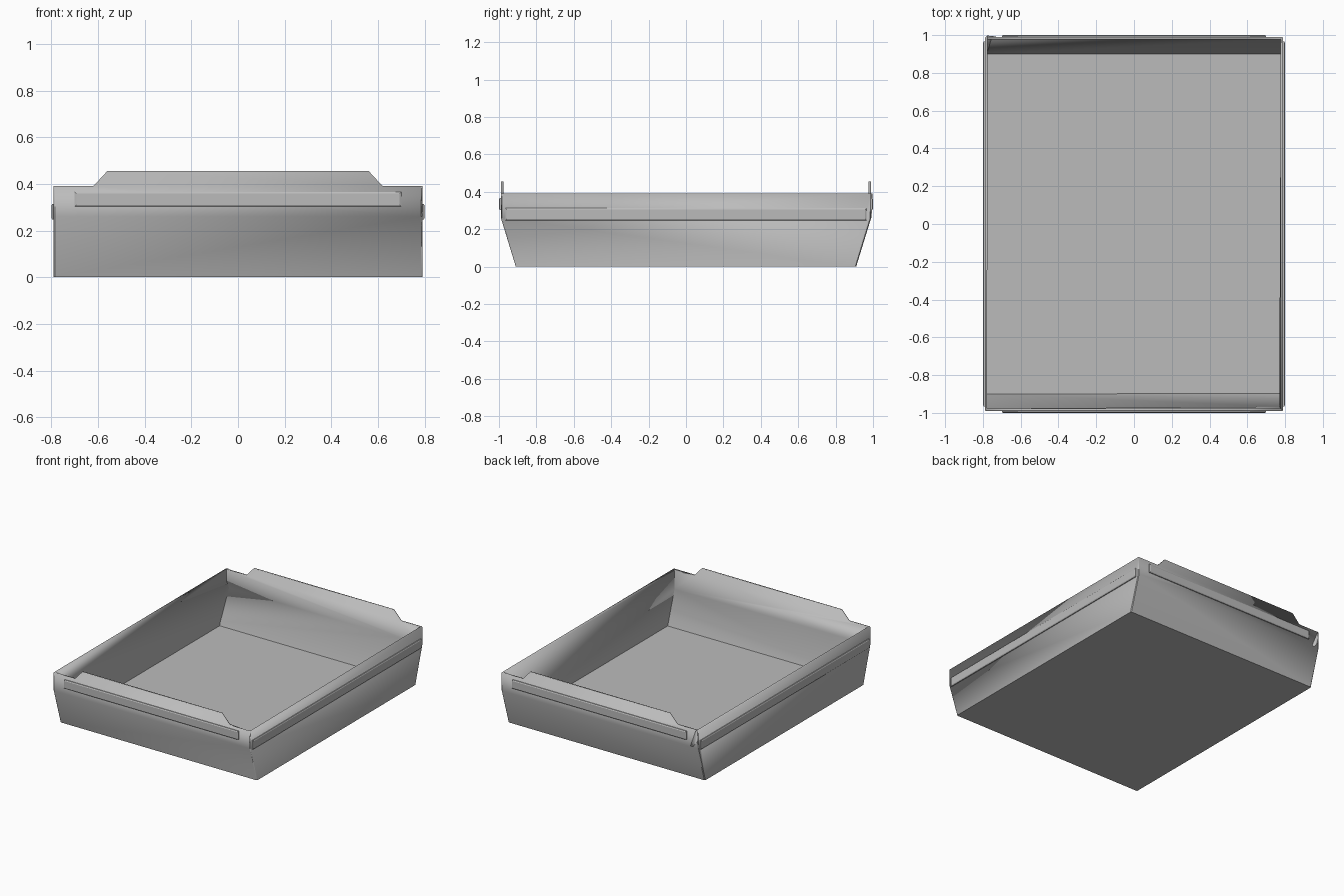
import bpy
import bmesh

cube = bpy.data.objects.get("Cube")
if cube:
    bpy.data.objects.remove(cube, do_unlink=True)

WALL = 0.013
HALF_X, HALF_Y, FLOOR_Y = 0.79, 0.99, 0.91
BEND_Z, RIM_Z, TAB_Z = 0.26, 0.39, 0.455

grey = bpy.data.materials.new("plain grey")
grey.use_nodes = True
color = (0.5, 0.5, 0.5, 1)
grey.diffuse_color = color
grey.node_tree.nodes["Principled BSDF"].inputs["Base Color"].default_value = color


def add_object(name, bm):
    bmesh.ops.recalc_face_normals(bm, faces=bm.faces)
    mesh = bpy.data.meshes.new(name)
    bm.to_mesh(mesh)
    bm.free()
    mesh.materials.append(grey)
    obj = bpy.data.objects.new(name, mesh)
    bpy.context.collection.objects.link(obj)
    return obj


def smooth(obj):
    bpy.ops.object.select_all(action='DESELECT')
    obj.select_set(True)
    bpy.context.view_layer.objects.active = obj
    bpy.ops.object.shade_smooth_by_angle(angle=0.55)


# Open tray: floor, straight sides and bent ends with raised tabs
bm = bmesh.new()
levels = [(FLOOR_Y, 0), (HALF_Y, BEND_Z), (HALF_Y, RIM_Z)]
corner = {(sx, sy, i): bm.verts.new((sx * HALF_X, sy * y, z))
          for sx in (-1, 1) for sy in (-1, 1) for i, (y, z) in enumerate(levels)}
bm.faces.new([corner[sx, sy, 0] for sx, sy in ((-1, -1), (1, -1), (1, 1), (-1, 1))])
for s in (-1, 1):
    bm.faces.new([corner[s, -1, i] for i in range(3)]
                 + [corner[s, 1, i] for i in (2, 1, 0)])
    bm.faces.new([corner[-1, s, 0], corner[1, s, 0], corner[1, s, 1], corner[-1, s, 1]])
    tab = [bm.verts.new((x, s * HALF_Y, z))
           for x, z in ((0.62, RIM_Z), (0.56, TAB_Z), (-0.56, TAB_Z), (-0.62, RIM_Z))]
    bm.faces.new([corner[-1, s, 1], corner[1, s, 1], corner[1, s, 2]]
                 + tab + [corner[-1, s, 2]])
# Narrow chamfers up the four corners
uprights = [e for e in bm.edges
            if all(abs(abs(v.co.x) - HALF_X) < 1e-4 for v in e.verts)
            and abs(e.verts[0].co.z - e.verts[1].co.z) > 0.05]
bmesh.ops.bevel(bm, geom=uprights, offset=0.005, segments=1, affect='EDGES')
tray = add_object("tray", bm)
solid = tray.modifiers.new("thickness", 'SOLIDIFY')
solid.thickness = WALL
solid.offset = -1
solid.use_even_offset = True
smooth(tray)


# Raised strips with a tapered border
def rail(name, axis, side, half_length, z0, z1, inner, outer):
    bm = bmesh.new()
    rings = []
    for depth, inset in ((inner, 0), (outer - 0.004, 0), (outer, 0.007)):
        ring = []
        for u, z in ((-1, z0 + inset), (1, z0 + inset), (1, z1 - inset), (-1, z1 - inset)):
            along, out = u * (half_length - inset), side * depth
            ring.append(bm.verts.new((out, along, z) if axis == 'X' else (along, out, z)))
        rings.append(ring)
    for a, b in zip(rings, rings[1:]):
        for i in range(4):
            j = (i + 1) % 4
            bm.faces.new((a[i], a[j], b[j], b[i]))
    bm.faces.new(rings[0])
    bm.faces.new(rings[-1])
    add_object(name, bm)


for side, name in ((1, "left_rail"), (-1, "right_rail")):
    rail(name, 'X', side, 0.965, 0.247, 0.313, HALF_X - 0.006, 0.80)
for side, name in ((1, "back_rail"), (-1, "front_rail")):
    rail(name, 'Y', side, 0.70, 0.303, 0.366, HALF_Y - 0.006, 1.0)
